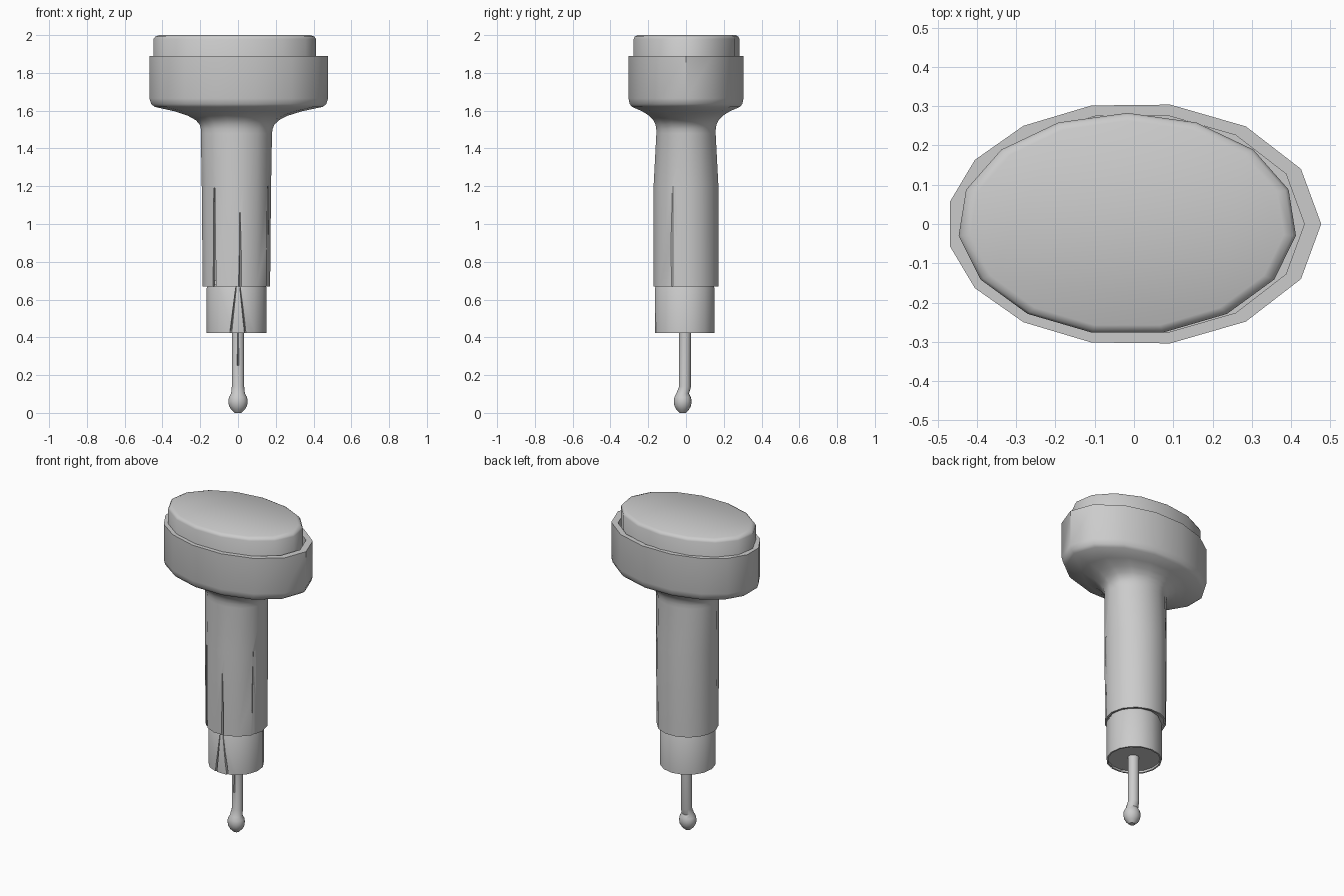
import bpy, bmesh
from math import sin, cos, radians, pi
from mathutils import Vector

cube = bpy.data.objects.get("Cube")
if cube:
    bpy.data.objects.remove(cube, do_unlink=True)

grey = bpy.data.materials.new("light grey")
grey.use_nodes = True
grey.diffuse_color = (0.6, 0.6, 0.6, 1)
grey.node_tree.nodes["Principled BSDF"].inputs["Base Color"].default_value = grey.diffuse_color

# Fifteen-sided outlines: one with its corners crowded to one end, one even
SIDES = 15
EVEN = [pi / 2 + 2 * pi * side / SIDES for side in range(SIDES)]
TURNS = [2 * pi * side / SIDES for side in range(SIDES)]
UNEVEN = [turn + sin(turn) / 8 for turn in TURNS]
DIAMOND = [pi * corner / 2 for corner in range(4)]


def make_ring(height, radius, centre=(0, 0)):
    """Describe one oval; radius and centre hold an x and a y value."""
    return height, Vector(radius), Vector(centre)


def loft(name, rings, angles):
    """Skin the ovals from bottom to top and cap both ends."""
    bm = bmesh.new()
    rows = []
    for height, radius, centre in rings:
        rows.append([bm.verts.new((centre.x + radius.x * cos(angle),
                                   centre.y + radius.y * sin(angle),
                                   height)) for angle in angles])
    for low, high in zip(rows, rows[1:]):
        for side in range(len(angles)):
            bm.faces.new((low[side - 1], low[side], high[side], high[side - 1]))
    bm.faces.new(reversed(rows[0]))
    bm.faces.new(rows[-1])
    bmesh.ops.recalc_face_normals(bm, faces=bm.faces)
    mesh = bpy.data.meshes.new(name)
    bm.to_mesh(mesh)
    bm.free()
    mesh.materials.append(grey)
    obj = bpy.data.objects.new(name, mesh)
    bpy.context.collection.objects.link(obj)
    return obj


def shade_smooth(obj):
    """Smooth the curved surfaces and keep the hard rims sharp."""
    bpy.ops.object.select_all(action="DESELECT")
    obj.select_set(True)
    bpy.context.view_layer.objects.active = obj
    bpy.ops.object.shade_smooth_by_angle(angle=radians(40))


def cut_slit(target, foot, tip, width, depth=0.02):
    """Cut a thin spike-shaped slit running from foot up to tip."""
    foot, tip = Vector(foot), Vector(tip)
    cutter = loft(target.name + "_slit_cutter", [
        make_ring(foot.z, (width, depth), foot.xy),
        make_ring(tip.z, (width / 4, depth), tip.xy),
    ], DIAMOND)
    cutter.hide_render = True
    cutter.hide_viewport = True
    slit = target.modifiers.new("slit", "BOOLEAN")
    slit.operation = "DIFFERENCE"
    slit.solver = "EXACT"
    slit.object = cutter


# Handle: recessed underside, gently tapering grip
axis = (-0.01, 0)
grip_bottom = Vector((0.18, 0.175))
grip_top = Vector((0.19, 0.16))
rings = [
    make_ring(0.68, grip_bottom * 0.93, axis),
    make_ring(0.67, grip_bottom * 0.93, axis),
    make_ring(0.67, grip_bottom, axis),
    make_ring(1.2, (0.185, 0.175), axis),
]

# Shoulder: sweeps outward ever faster from the grip to the head
head = Vector((0.477, 0.31))
STEPS = 6
for step in range(STEPS + 1):
    along = step / STEPS
    rings.append(make_ring(1.48 + 0.14 * along,
                           grip_top.lerp(head * 0.94, along ** 3),
                           Vector(axis) * (1 - along)))

# Head: rounded lower corner, straight wall, rim and pocket
pocket = head * 0.91
rings += [
    make_ring(1.635, head * 0.98),
    make_ring(1.665, head),
    make_ring(1.89, head),
    make_ring(1.89, pocket),
    make_ring(1.78, pocket),
]
body = loft("handle_and_head", rings, UNEVEN)
shade_smooth(body)
for x, y, top in [(-0.125, -0.135, 1.19), (0.01, -0.18, 1.06),
                  (0.14, -0.115, 0.96), (0.16, -0.07, 1.2)]:
    cut_slit(body, (x, y, 0.66), (x, y, top), width=0.014)

# Cushion sitting in the pocket, with a softened top edge
cushion_size = Vector((0.432, 0.283))
cushion = loft("top_cushion", [
    make_ring(height, cushion_size * scale, (-0.017, 0))
    for height, scale in [(1.77, 1), (1.98, 1), (1.992, 0.98), (2, 0.93)]
], EVEN)
shade_smooth(cushion)

# Collar below the handle, with a shallow recessed base
collar_size = Vector((0.16, 0.16))
collar = loft("collar", [
    make_ring(height, collar_size * scale, (-0.007, -0.008))
    for height, scale in [(0.435, 0.94), (0.422, 0.94), (0.422, 1), (0.66, 1), (0.7, 0.88)]
], EVEN)
shade_smooth(collar)
for side in (-1, 1):
    cut_slit(collar, (side * 0.04, -0.165, 0.41), (side * 0.01, -0.165, 0.67), width=0.006)

# Thin rod ending in a small ball that bulges forward
rod_centre = Vector((0, -0.005))
ball_centre = Vector((0, -0.018))
ball_radius = Vector((0.052, 0.048))
rod_radius = Vector((0.033, 0.032))
BALL_RINGS = 8
rings = []
for step in range(1, BALL_RINGS - 1):
    angle = pi * step / BALL_RINGS
    rings.append(make_ring(0.06 - 0.06 * cos(angle), ball_radius * sin(angle), ball_centre))
rings[0] = make_ring(0, ball_radius * 0.35, ball_centre)
rings += [make_ring(height, rod_radius, rod_centre) for height in (0.14, 0.44)]
rod = loft("rod_and_ball", rings, EVEN)
shade_smooth(rod)
cut_slit(rod, (0, -0.038, 0.25), (0, -0.038, 0.43), width=0.007, depth=0.01)
